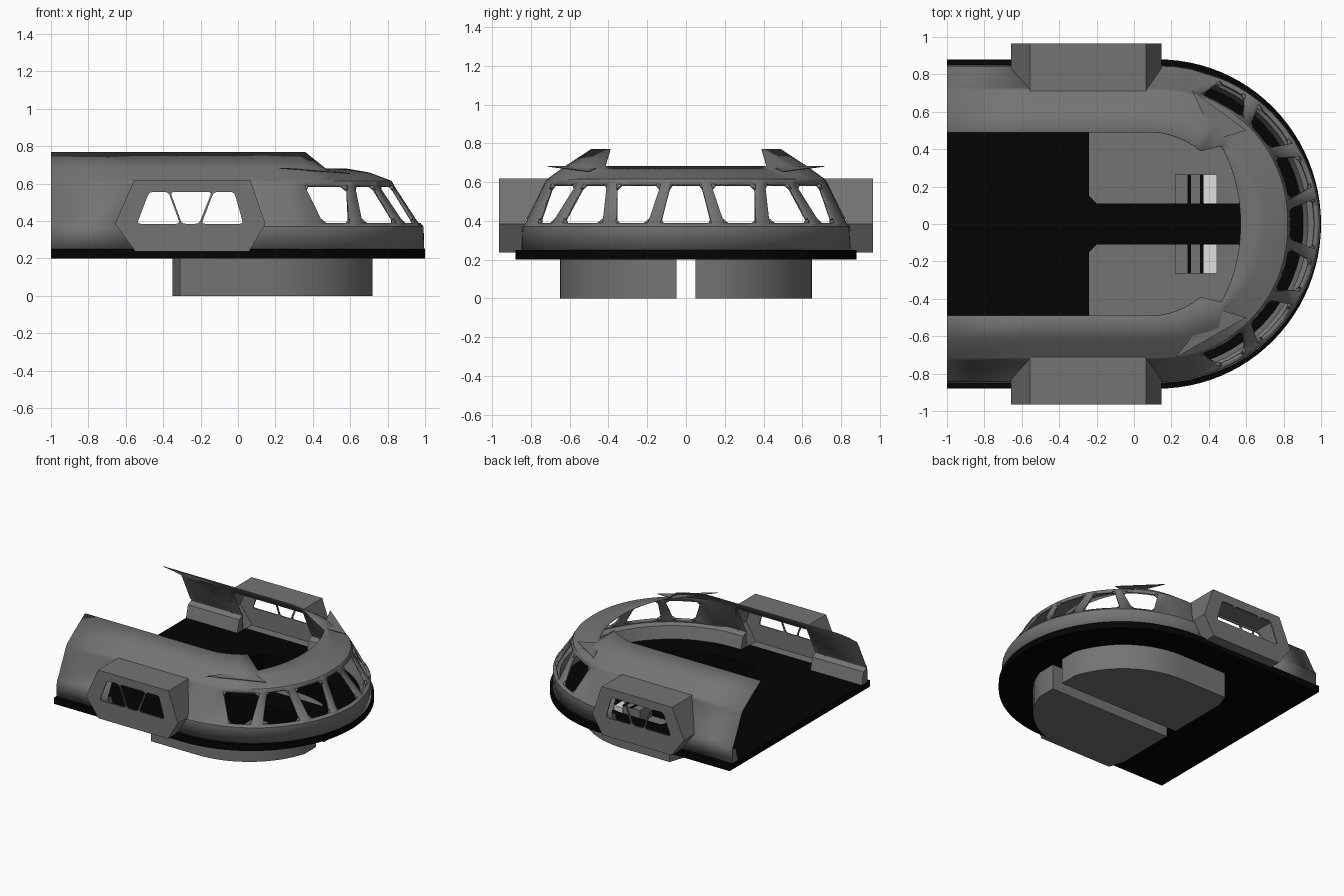
import bpy, bmesh, math
from mathutils import Vector

if "Cube" in bpy.data.objects:
    bpy.data.objects.remove(bpy.data.objects["Cube"])

CX = 0.13  # centre of the rounded nose


def material(name, v):
    m = bpy.data.materials.new(name)
    m.diffuse_color = (v, v, v, 1)
    m.use_nodes = True
    m.node_tree.nodes["Principled BSDF"].inputs["Base Color"].default_value = m.diffuse_color
    return m


GREY = material("hull grey", 0.175)
BLACK = material("deck black", 0.0011)
PALE = material("pale panel", 0.75)


def smooth(ob, deg=25):
    bpy.ops.object.select_all(action='DESELECT')
    ob.select_set(True)
    bpy.context.view_layer.objects.active = ob
    bpy.ops.object.shade_smooth_by_angle(angle=math.radians(deg))


def add_object(name, bm, mat, recalc=True):
    bmesh.ops.remove_doubles(bm, verts=bm.verts, dist=0.0002)
    if recalc:
        bmesh.ops.recalc_face_normals(bm, faces=bm.faces)
    me = bpy.data.meshes.new(name)
    bm.to_mesh(me)
    bm.free()
    me.materials.append(mat)
    ob = bpy.data.objects.new(name, me)
    bpy.context.collection.objects.link(ob)
    smooth(ob)
    return ob


def plate(name, loops, lo, hi, mat, place=lambda v: v):
    """Extruded outline; loops after the first are holes."""
    cu = bpy.data.curves.new(name, 'CURVE')
    cu.dimensions, cu.fill_mode, cu.extrude = '2D', 'BOTH', (hi - lo) / 2
    for loop in loops:
        sp = cu.splines.new('POLY')
        sp.points.add(len(loop) - 1)
        for p, (x, y) in zip(sp.points, loop):
            p.co = (x, y, 0, 1)
        sp.use_cyclic_u = True
    tmp = bpy.data.objects.new(name, cu)
    bpy.context.collection.objects.link(tmp)
    dg = bpy.context.evaluated_depsgraph_get()
    me = bpy.data.meshes.new_from_object(tmp.evaluated_get(dg))
    bm = bmesh.new()
    bm.from_mesh(me)
    bpy.data.objects.remove(tmp)
    bpy.data.curves.remove(cu)
    bpy.data.meshes.remove(me)
    for v in bm.verts:
        v.co = place(Vector((v.co.x, v.co.y, v.co.z + (lo + hi) / 2)))
    return add_object(name, bm, mat)


def box(name, x0, x1, y0, y1, z0, z1, mat):
    return plate(name, [[(x0, y0), (x1, y0), (x1, y1), (x0, y1)]], z0, z1, mat)


def rounded(poly, r=0.02):
    out = []
    for i, p in enumerate(poly):
        p, a, b = Vector(p), Vector(poly[i - 1]), Vector(poly[(i + 1) % len(poly)])
        s, e = p + (a - p).normalized() * r, p + (b - p).normalized() * r
        out += [tuple(s * (1 - t) ** 2 + p * 2 * t * (1 - t) + e * t * t) for t in (0, .33, .67, 1)]
    return out


# Stations along the hull: (lower angle, upper angle, opening starts here)
def straight(x):
    return 90 + (CX - x) * 100


half = []
windows = [((0, 0), (9, 6.5)), ((13.5, 10.5), (25.5, 30)),
           ((31, 34.5), (50, 47)), ((56, 51), (67, 72))]
for (b0, t0), (b1, t1) in windows:
    for k in range(4):
        f = k / 3
        g = f ** .8 if b0 > 50 else f
        half.append((b0 + (b1 - b0) * f, t0 + (t1 - t0) * g, k < 3))
for a in (78, 84, 90):
    half.append((a, a, False))
half += [(straight(.06), straight(.06), True), (straight(-.25), straight(-.25), True),
         (straight(-.55), straight(-.55), False), (straight(-1), straight(-1), False)]


def sweep_point(t, r, z):
    if t <= 90:
        a = math.radians(t)
        return Vector((CX + r * math.cos(a), r * math.sin(a), z))
    return Vector((CX - (t - 90) / 100, r, z))


def hull_profile(b, t):
    w = .028 * math.sin(math.radians(min(t, 90)))
    v = .6 * w
    rows = [(b, .866 - v, .25), (b, .862 - v, .37), (b, .846 - v, .39),
            (t, .705 + w, .59), (t, .69 + w, .615)]
    if t >= 58:
        f = min((t - 58) / 32, 1)
        rows += [(t, .62, .685), (t, .45 + .04 * f, .77)]
    else:
        rows += [(t, .57, .66), (t, .44 + .1 * (t / 52) ** 2, .682)]
    return rows


def flip(v, s):
    return Vector((v.x, v.y * s, v.z))


# Hull shell with window and pod openings
bm = bmesh.new()
for s in (1, -1):
    grid = [[bm.verts.new(flip(sweep_point(*p), s)) for p in hull_profile(b, t)] for b, t, _ in half]

    def face(*vs):
        bm.faces.new(vs if s > 0 else vs[::-1])

    for i in range(len(grid) - 1):
        pod = half[i][0] > 90
        for j in range(6):
            if not (half[i][2] and (j == 2 or (pod and j < 2))):
                face(grid[i][j], grid[i + 1][j], grid[i + 1][j + 1], grid[i][j + 1])
    # clipped corners of the nose windows
    for w in range(4):
        for end, nxt in ((4 * w, 4 * w + 1), (4 * w + 3, 4 * w + 2)):
            if end == 0:
                continue
            for j, k in ((2, 3), (3, 2)):
                p = grid[end][j]
                q = bm.verts.new(p.co.lerp(grid[nxt][j].co, .35))
                v = bm.verts.new(p.co.lerp(grid[end][k].co, .12))
                if (end > nxt) == (j == 2):
                    face(p, v, q)
                else:
                    face(p, q, v)
loose = [v for v in bm.verts if not v.link_faces]
bmesh.ops.delete(bm, geom=loose, context='VERTS')
hull = add_object("hull_shell", bm, GREY, recalc=False)
# thick window frames at the nose, thin sheet elsewhere
group = hull.vertex_groups.new(name="frames")
group.add([v.index for v in hull.data.vertices if v.co.x > .3 and .3 < v.co.z < .6], 1, 'REPLACE')
mod = hull.modifiers.new("thickness", 'SOLIDIFY')
mod.thickness, mod.offset = 0.018, -1
mod.vertex_group, mod.thickness_vertex_group = group.name, .2
smooth(hull, 20)

# Low console ledge along the inside wall, broken at the pods
bm = bmesh.new()
for s in (1, -1):
    rows = [[bm.verts.new(flip(sweep_point(b, r, z), s)) for r, z in
             ((.842, .25), (.842, .365), (.80, .345), (.775, .25))] for b, t, _ in half]
    for i, (g, h) in enumerate(zip(rows, rows[1:])):
        if half[i][0] > 90 and half[i][2]:
            continue
        for j in range(4):
            bm.faces.new((g[j], h[j], h[(j + 1) % 4], g[(j + 1) % 4]))
    for k in (-1, -2, -4):
        bm.faces.new(rows[k])
bmesh.ops.delete(bm, geom=[v for v in bm.verts if not v.link_faces], context='VERTS')
add_object("inner_ledge", bm, GREY)


# Pit outlines: rounded nose end, straight side, clipped rear corner
def pit_outline(s, x0, x1, y0, r, chamfer=0):
    c = .1
    a0 = math.acos(min(1, (x1 - c) / r))
    pts = [(x0, y0 + chamfer), (x0 + chamfer, y0)] if chamfer else [(x0, y0)]
    pts.append((x1, y0))
    for k in range(17):
        a = a0 + (math.pi / 2 - a0) * k / 16
        pts.append((c + r * math.cos(a), r * math.sin(a)))
    pts += [(x0 + .04, r), (x0, r - .115)]
    return [(x, y * s) for x, y in pts]


# Deck with two pit openings and a central walkway
arc = [math.radians(-90 + 180 * k / 48) for k in range(49)]
deck_edge = [(-1, -.88)] + [(CX + .87 * math.cos(a), .88 * math.sin(a)) for a in arc] + [(-1, .88)]
inner = {s: pit_outline(s, -.24, .66, .11, .6, .04) for s in (1, -1)}
plate("deck", [deck_edge, inner[1], inner[-1]], .2, .25, BLACK)

# Sunken pits below the deck
for s, side in ((1, "left"), (-1, "right")):
    outer = pit_outline(s, -.35, .72, .05, .65)
    wall = plate(side + "_pit_wall", [outer, inner[s]], .01, .2, GREY)
    # dark lining on the faces that look into the pit
    wall.data.materials.append(BLACK)
    mid = Vector((.2, .33 * s, 0))
    for f in wall.data.polygons:
        to_mid = mid - f.center
        to_mid.z = 0
        if abs(f.normal.z) < .5 and f.normal.dot(to_mid) > 0:
            f.material_index = 1
    plate(side + "_pit_floor", [outer], 0, .02, GREY)
    # steps beside the walkway
    ya, yb = sorted((s * .11, s * .265))
    box(side + "_step_block", .22, .37, ya, yb, .02, .12, GREY)
    box(side + "_step_panel", .372, .445, ya, yb, .02, .1, PALE)
    for n, x in enumerate((.285, .352)):
        box(f"{side}_step_gap_{n}", x, x + .02, ya, yb, .117, .124, BLACK)

# Side window pods, their inner rims following the slope of the hull
hexagon = [(-.55, .238), (.06, .238), (.147, .385), (.065, .62), (-.555, .62), (-.658, .385)]
inset = [(-.252 + (x + .252) * .98, .43 + (z - .43) * .955) for x, z in hexagon]
panes = [[(-.54, .385), (-.31, .385), (-.372, .555), (-.475, .555)],
         [(-.30, .385), (-.208, .385), (-.14, .555), (-.362, .555)],
         [(-.195, .385), (.028, .385), (-.02, .555), (-.13, .555)]]
for s, side in ((1, "left"), (-1, "right")):
    def upright(v, s=s):
        return Vector((v.x, v.z * s, v.y))

    def against_hull(v, s=s):
        y = v.z
        if y < .8:
            y = .843 - .133 * min(1, max(0, (v.y - .37) / .24))
        return Vector((v.x, y * s, v.y))
    plate(side + "_pod_face", [hexagon] + [rounded(p) for p in panes], .955, .965, GREY, upright)
    plate(side + "_pod_sides", [hexagon, inset], .71, .956, GREY, against_hull)

# Thin roof fins where the nose roof meets the side roofs
for s, side, x0 in ((1, "left", .31), (-1, "right", .22)):
    bm = bmesh.new()
    pts = [(x0, .715, .684), (.43, .45, .68), (.6, .5, .655)]
    low = [bm.verts.new((x, y * s, z - .004)) for x, y, z in pts]
    top = [bm.verts.new((x, y * s, z)) for x, y, z in pts]
    bm.faces.new(low)
    bm.faces.new(top)
    for k in range(3):
        bm.faces.new((low[k - 1], low[k], top[k], top[k - 1]))
    add_object(side + "_roof_fin", bm, GREY)
